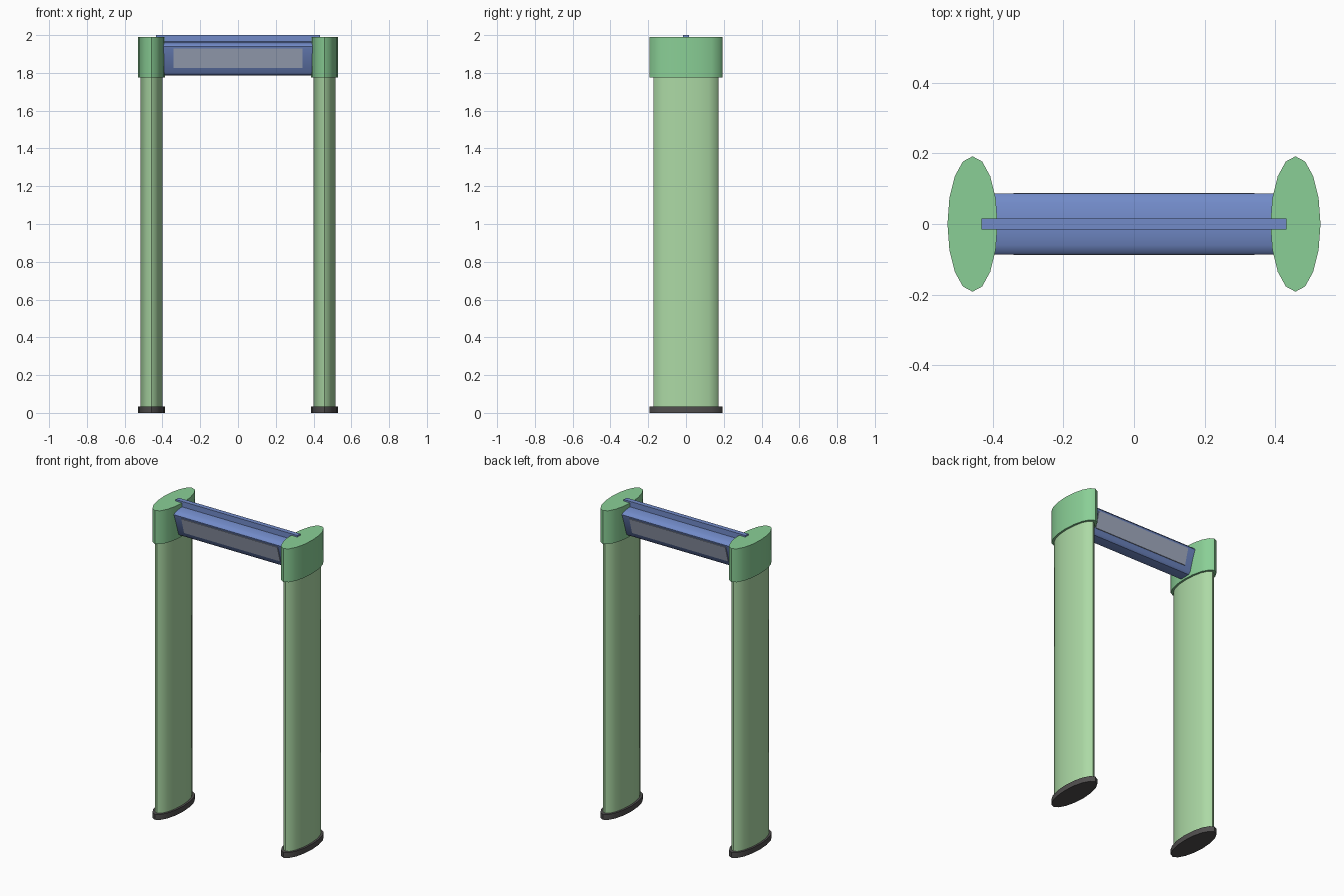
import bpy, bmesh, math
from mathutils import Vector

if "Cube" in bpy.data.objects:
    bpy.data.objects.remove(bpy.data.objects["Cube"])


def material(name, rgb):
    m = bpy.data.materials.new(name)
    lin = [(c / 255 / 12.92) if c < 10 else ((c / 255 + 0.055) / 1.055) ** 2.4 for c in rgb]
    m.diffuse_color = (*lin, 1)
    m.use_nodes = True
    m.node_tree.nodes["Principled BSDF"].inputs["Base Color"].default_value = m.diffuse_color
    return m


COLUMN = material("pale green", (172, 217, 165))
CAP = material("mid green", (138, 207, 150))
BLUE = material("blue", (114, 139, 201))
SCREEN = material("screen grey", (164, 173, 194))
BASE = material("dark grey", (80, 78, 78))


def prism(name, ring_a, ring_b, mat, angle=40):
    """Closed solid between two matching rings of points."""
    bm = bmesh.new()
    a = [bm.verts.new(p) for p in ring_a]
    b = [bm.verts.new(p) for p in ring_b]
    n = len(a)
    bm.faces.new(a)
    bm.faces.new(b)
    for i in range(n):
        bm.faces.new((a[i], a[(i + 1) % n], b[(i + 1) % n], b[i]))
    bmesh.ops.recalc_face_normals(bm, faces=bm.faces)
    me = bpy.data.meshes.new(name)
    bm.to_mesh(me)
    bm.free()
    me.materials.append(mat)
    ob = bpy.data.objects.new(name, me)
    bpy.context.collection.objects.link(ob)
    bpy.ops.object.select_all(action='DESELECT')
    ob.select_set(True)
    bpy.context.view_layer.objects.active = ob
    bpy.ops.object.shade_smooth_by_angle(angle=math.radians(angle))
    return ob


def oval(name, cx, rx, ry, z0, z1, mat, n=16):
    pts = [(cx + rx * math.sin(math.tau * i / n), ry * math.cos(math.tau * i / n)) for i in range(n)]
    return prism(name, [(x, y, z0) for x, y in pts], [(x, y, z1) for x, y in pts], mat)


def along_x(name, profile, half, mat):
    return prism(name, [(-half, y, z) for y, z in profile], [(half, y, z) for y, z in profile], mat, 35)


# Two side pillars: foot, column and cap
for side, s in (("left", -1), ("right", 1)):
    cx = s * 0.458
    oval(side + "_foot", cx, 0.071, 0.192, 0, 0.035, BASE)
    oval(side + "_column", cx, 0.058, 0.172, 0.03, 1.80, COLUMN)
    oval(side + "_cap", cx, 0.071, 0.192, 1.775, 1.99, CAP)

# Crossbar: rounded top, sides leaning inward toward the bottom
half_profile = [(0, 1.966), (0.03, 1.964), (0.06, 1.958), (0.08, 1.950), (0.087, 1.940),
                (0.048, 1.802), (0.035, 1.790), (0, 1.786)]
profile = half_profile + [(-y, z) for y, z in half_profile[-2:0:-1]]
along_x("crossbar", profile, 0.43, BLUE)

# Thin rail on top of the crossbar
along_x("top_rail", [(-0.015, 1.955), (0.015, 1.955), (0.015, 2.0), (-0.015, 2.0)], 0.433, BLUE)

# Display plates on both leaning faces
slope = (0.087 - 0.048) / (1.940 - 1.802)
for side, s in (("front", -1), ("back", 1)):
    y_at = lambda z, off: s * (0.048 + (z - 1.802) * slope + off)
    lo, hi = 1.826, 1.928
    plate = [(y_at(lo, -0.003), lo), (y_at(lo, 0.005), lo),
             (y_at(hi, 0.005), hi), (y_at(hi, -0.003), hi)]
    along_x(side + "_display", plate, 0.342, SCREEN)
